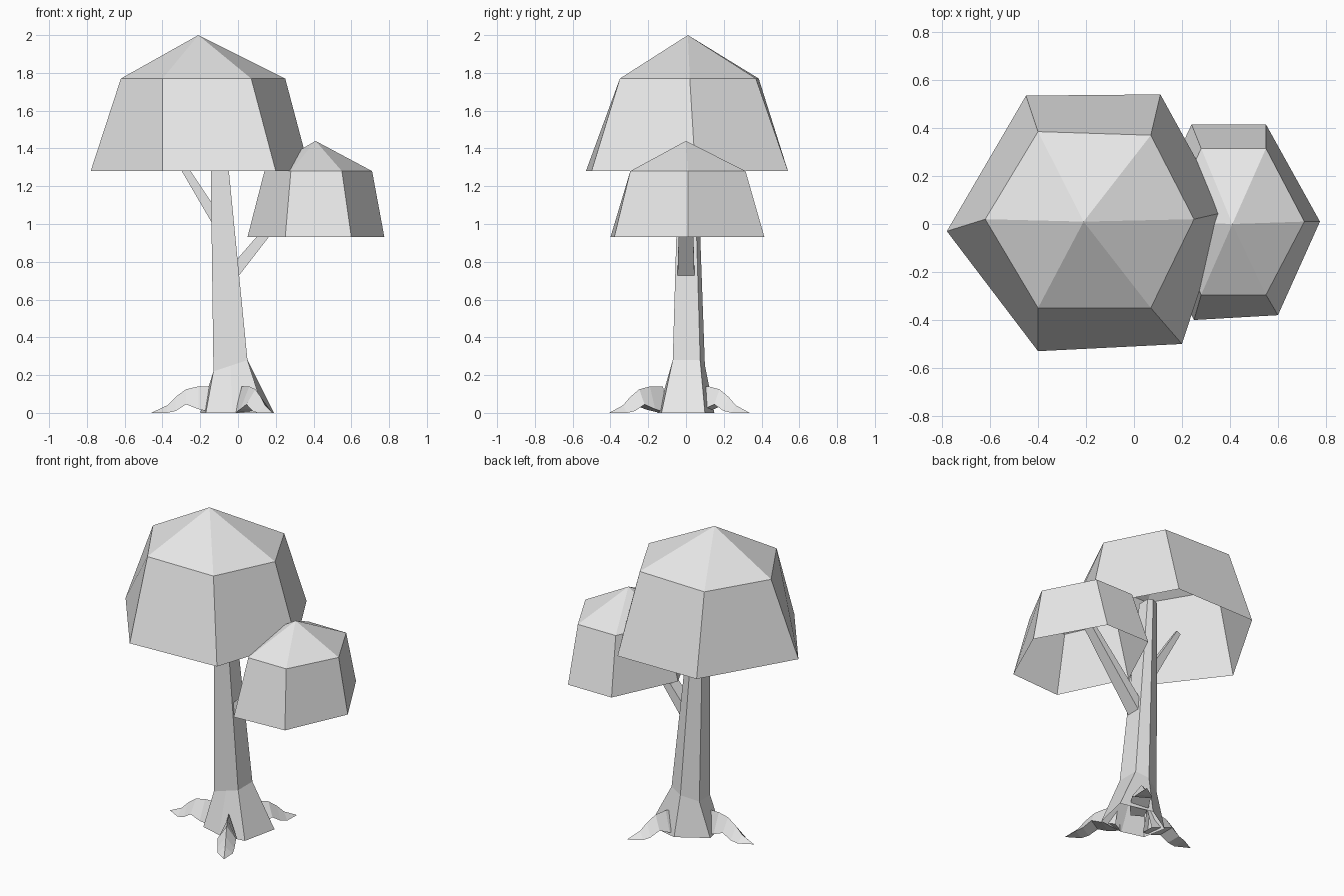
import bpy
import bmesh
from math import cos, sin, radians
from mathutils import Vector

default_cube = bpy.data.objects.get("Cube")
if default_cube:
    bpy.data.objects.remove(default_cube, do_unlink=True)

# One plain grey for the whole tree
grey = bpy.data.materials.new("light_grey")
grey.use_nodes = True
colour = (0.8, 0.8, 0.8, 1)
grey.diffuse_color = colour
grey.node_tree.nodes["Principled BSDF"].inputs["Base Color"].default_value = colour


def loft(name, rings, apex=None, cap=False):
    """Skin a stack of equal-length rings, optionally closed by a point or a cap."""
    bm = bmesh.new()
    loops = [[bm.verts.new(point) for point in ring] for ring in rings]
    count = len(loops[0])
    for lower, upper in zip(loops, loops[1:]):
        for i in range(count):
            j = (i + 1) % count
            bm.faces.new((lower[i], lower[j], upper[j], upper[i]))
    last = loops[-1]
    if apex:
        tip = bm.verts.new(apex)
        for i in range(count):
            bm.faces.new((last[i], last[(i + 1) % count], tip))
    elif cap:
        bm.faces.new(last)
    bmesh.ops.recalc_face_normals(bm, faces=bm.faces[:])
    mesh = bpy.data.meshes.new(name)
    bm.to_mesh(mesh)
    bm.free()
    mesh.materials.append(grey)
    obj = bpy.data.objects.new(name, mesh)
    bpy.context.collection.objects.link(obj)
    return obj


def flat_ring(outline, height):
    return [(x, y, height) for x, y in outline]


def branch(name, start, end, start_size, end_size):
    """Four-sided tapering limb; each size is (thickness in the bend plane, depth)."""
    start, end = Vector(start), Vector(end)
    side = Vector((0, 1, 0))
    normal = (end - start).cross(side).normalized()
    rings = []
    for centre, (thick, deep) in ((start, start_size), (end, end_size)):
        rings.append([centre + normal * thick * a / 2 + side * deep * b / 2
                      for a, b in ((-1, -1), (1, -1), (1, 1), (-1, 1))])
    return loft(name, rings, cap=True)


# Hollow faceted canopies, open underneath
large_rim = [(-.78, -.03), (-.4, -.53), (.2, -.5), (.38, .05), (.11, .54), (-.45, .535)]
large_shoulder = [(-.62, .02), (-.4, -.35), (.07, -.35), (.25, .02), (.07, .37), (-.4, .385)]
loft("large_canopy",
     [flat_ring(large_rim, 1.28), flat_ring(large_shoulder, 1.77)],
     apex=(-.21, .01, 2))

small_rim = [(.05, .01), (.25, -.4), (.6, -.38), (.775, .01), (.55, .415), (.24, .415)]
small_shoulder = [(.14, .01), (.28, -.295), (.55, -.295), (.71, .01), (.55, .315), (.28, .315)]
loft("small_canopy",
     [flat_ring(small_rim, .93), flat_ring(small_shoulder, 1.28)],
     apex=(.41, 0, 1.44))

# Trunk with a flared foot and a slanted collar
foot = [(-.2, .04), (-.17, -.11), (-.03, -.15), (.14, -.13), (.19, .1), (-.02, .15)]
collar = [(-.13, .05), (-.13, -.06), (-.04, -.065), (.05, -.07), (.05, .075), (-.03, .1)]
crown = [(-.147, .035), (-.147, -.035), (-.11, -.035), (-.07, -.035), (-.07, .04), (-.1, .055)]
loft("trunk",
     [flat_ring(foot, 0),
      [(x, y, .263 + x / 3) for x, y in collar],
      flat_ring(crown, 1.5)],
     cap=True)

# Branches reaching into the canopies
branch("left_branch", (-.03, 0, .735), (.36, 0, 1.21), (.065, .09), (.03, .06))
branch("right_branch", (-.1, 0, 1), (-.35, -.02, 1.4), (.06, .06), (.03, .02))

# Three arched roots: distance outward, ridge height, underside height, half width
root_profile = [(.1, .14, 0, .04), (.18, .14, .02, .055), (.245, .125, .045, .055),
                (.3, .085, .01, .05), (.345, .04, 0, .045)]
root_centre = Vector((-.03, -.035, 0))
for name, angle in (("right_root", 180), ("front_root", 300), ("back_root", 60)):
    out = Vector((cos(radians(angle)), sin(radians(angle)), 0))
    across = Vector((-out.y, out.x, 0))
    up = Vector((0, 0, 1))
    rings = []
    for reach, ridge, under, half in root_profile:
        base = root_centre + out * reach
        rings.append([base + up * ridge,
                      base + across * half + up * under,
                      base - across * half + up * under])
    loft(name, rings, apex=root_centre + out * .43)
